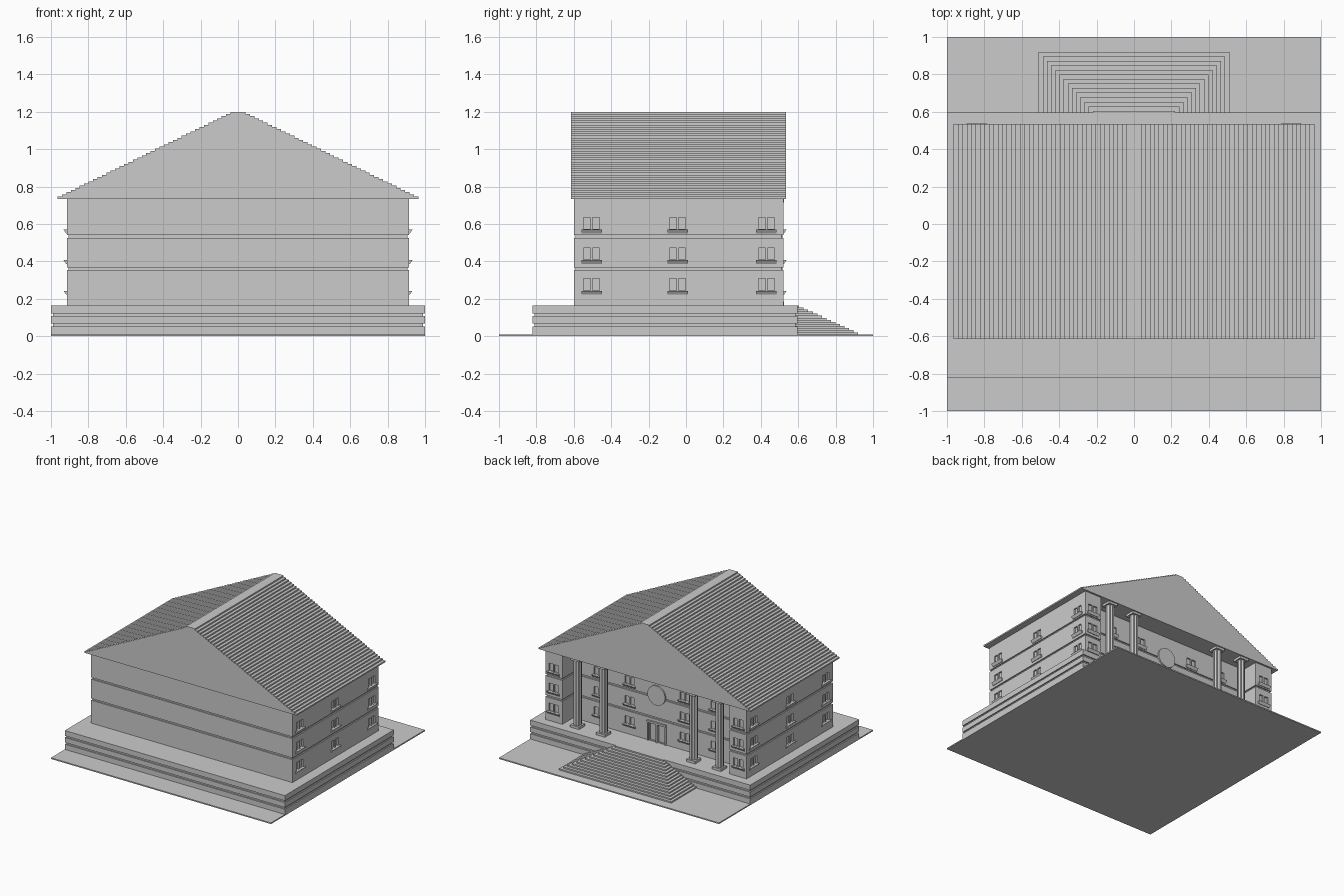
import bpy, bmesh, math
from mathutils import Matrix, Vector

if "Cube" in bpy.data.objects:
    bpy.data.objects.remove(bpy.data.objects["Cube"], do_unlink=True)

stone = bpy.data.materials.new("grey_stone")
stone.use_nodes = True
GREY = (0.6, 0.6, 0.6, 1)
stone.diffuse_color = GREY
stone.node_tree.nodes["Principled BSDF"].inputs["Base Color"].default_value = GREY


def finish(name, bm):
    bmesh.ops.recalc_face_normals(bm, faces=bm.faces)
    mesh = bpy.data.meshes.new(name)
    bm.to_mesh(mesh)
    bm.free()
    mesh.materials.append(stone)
    obj = bpy.data.objects.new(name, mesh)
    bpy.context.scene.collection.objects.link(obj)
    return obj


def box(bm, x0, x1, y0, y1, z0, z1, turn=Matrix()):
    mid = Vector((x0 + x1, y0 + y1, z0 + z1)) / 2
    size = Matrix.Diagonal((x1 - x0, y1 - y0, z1 - z0, 1))
    return bmesh.ops.create_cube(bm, size=1, matrix=turn @ Matrix.Translation(mid) @ size)["verts"]


def skin(bm, rings):
    """Join a list of equal vertex rings into a closed solid."""
    loops = [[bm.verts.new(p) for p in ring] for ring in rings]
    n = len(loops[0])
    for low, high in zip(loops, loops[1:]):
        for i in range(n):
            bm.faces.new((low[i], low[(i + 1) % n], high[(i + 1) % n], high[i]))
    bm.faces.new(loops[0])
    bm.faces.new(loops[-1])


def grooved(bottom, top, grooves, half=0.007, depth=0.01):
    """Heights and insets of a wall with horizontal grooves."""
    levels = [(bottom, 0)]
    for g in grooves:
        levels += [(g - half, 0), (g - half, depth), (g + half, depth), (g + half, 0)]
    return levels + [(top, 0)]


# Ground slab
bm = bmesh.new()
box(bm, -1, 1, -1, 1, 0, 0.01)
finish("ground_slab", bm)

# Plinth
def rectangle(z, d):
    x, y0, y1 = 1 - d, -0.82 + d, 0.595 - d
    return [(-x, y0, z), (x, y0, z), (x, y1, z), (-x, y1, z)]

bm = bmesh.new()
skin(bm, [rectangle(*level) for level in grooved(0.01, 0.165, (0.06, 0.115))])
finish("plinth", bm)

# Stairs rising on three sides
bm = bmesh.new()
STEPS = 14
rise = 0.155 / STEPS
for i in range(STEPS):
    t = i / (STEPS - 1)
    x = 0.51 - 0.29 * t
    box(bm, -x, x, 0.58, 0.92 - 0.315 * t, 0.01 + i * rise, 0.01 + (i + 1) * rise)
finish("entrance_stairs", bm)

# Walls with a recessed entrance front
RECESS = 0.375
def footprint(z, d):
    x, y0, y1, xi, yi = 0.915 - d, -0.6 + d, 0.52 - d, 0.76 + d, RECESS - d
    return [(-x, y0, z), (x, y0, z), (x, y1, z), (xi, y1, z),
            (xi, yi, z), (-xi, yi, z), (-xi, y1, z), (-x, y1, z)]

bm = bmesh.new()
skin(bm, [footprint(*level) for level in grooved(0.165, 0.736, (0.36, 0.533))])
walls = finish("walls", bm)

# Window placements: local +y points out of the wall
def place(x, y, z, angle):
    return Matrix.Translation((x, y, z)) @ Matrix.Rotation(angle, 4, "Z")

spots = []
for z in (0.24, 0.405, 0.568):
    for side in (-1, 1):
        spots += [place(side * 0.915, y, z, -side * math.pi / 2) for y in (-0.505, -0.045, 0.43)]
        spots += [place(side * x, RECESS, z, 0) for x in (0.25, 0.53)]
        spots.append(place(side * 0.84, 0.52, z, 0))

# Window panes and door leaves cut into the walls
bm = bmesh.new()
for spot in spots:
    for side in (-1, 1):
        c = side * 0.024
        box(bm, c - 0.018, c + 0.018, -0.012, 0.03, 0.004, 0.068, spot)
for side in (-1, 1):
    c = side * 0.04
    box(bm, c - 0.03, c + 0.03, RECESS - 0.012, RECESS + 0.03, 0.17, 0.31)
cutter = finish("opening_cutter", bm)
cutter.hide_render = True
cutter.hide_viewport = True
cut = walls.modifiers.new("openings", "BOOLEAN")
cut.object = cutter
cut.solver = "EXACT"

# Sills, tapered towards the wall
bm = bmesh.new()
for spot in spots:
    verts = box(bm, -0.055, 0.055, -0.005, 0.018, -0.018, 0.003, spot)
    for v in verts:
        p = spot.inverted() @ v.co
        if p.z < 0 and p.y > 0:
            p.y = 0.004
            v.co = spot @ p
finish("window_sills", bm)

# Door surround
bm = bmesh.new()
for x in (-0.08, 0, 0.08):
    box(bm, x - 0.006, x + 0.006, RECESS - 0.005, RECESS + 0.01, 0.165, 0.32)
box(bm, -0.086, 0.086, RECESS - 0.005, RECESS + 0.015, 0.315, 0.33)
finish("door_surround", bm)

# Round medallion above the door
bm = bmesh.new()
bmesh.ops.create_cone(bm, cap_ends=True, segments=32, radius1=0.08, radius2=0.08, depth=0.02,
                      matrix=Matrix.Translation((0, RECESS + 0.002, 0.553))
                      @ Matrix.Rotation(math.pi / 2, 4, "X"))
finish("round_medallion", bm)

# Columns with square bases and capitals
for number, x in enumerate((-0.645, -0.41, 0.41, 0.645), 1):
    bm = bmesh.new()
    y = 0.485
    for z0, z1 in ((0.165, 0.185), (0.716, 0.736)):
        box(bm, x - 0.04, x + 0.04, y - 0.04, y + 0.04, z0, z1)
    rings = []
    for z in (0.185, 0.716):
        ring = []
        for i in range(32):
            r = 0.032 if i % 4 < 2 else 0.027
            a = math.tau * i / 32
            ring.append((x + r * math.cos(a), y + r * math.sin(a), z))
        rings.append(ring)
    skin(bm, rings)
    finish(f"column_{number}", bm)

# Gabled roof made of fine courses
COURSES = 40
side = []
for i in range(COURSES):
    x = 0.965 - 0.925 * i / (COURSES - 1)
    side += [(x, 0.735 + 0.465 * (i + k) / COURSES) for k in (0, 1)]
profile = side + [(-x, z) for x, z in reversed(side)]
bm = bmesh.new()
skin(bm, [[(x, y, z) for x, z in profile] for y in (-0.615, 0.535)])
finish("stepped_roof", bm)
